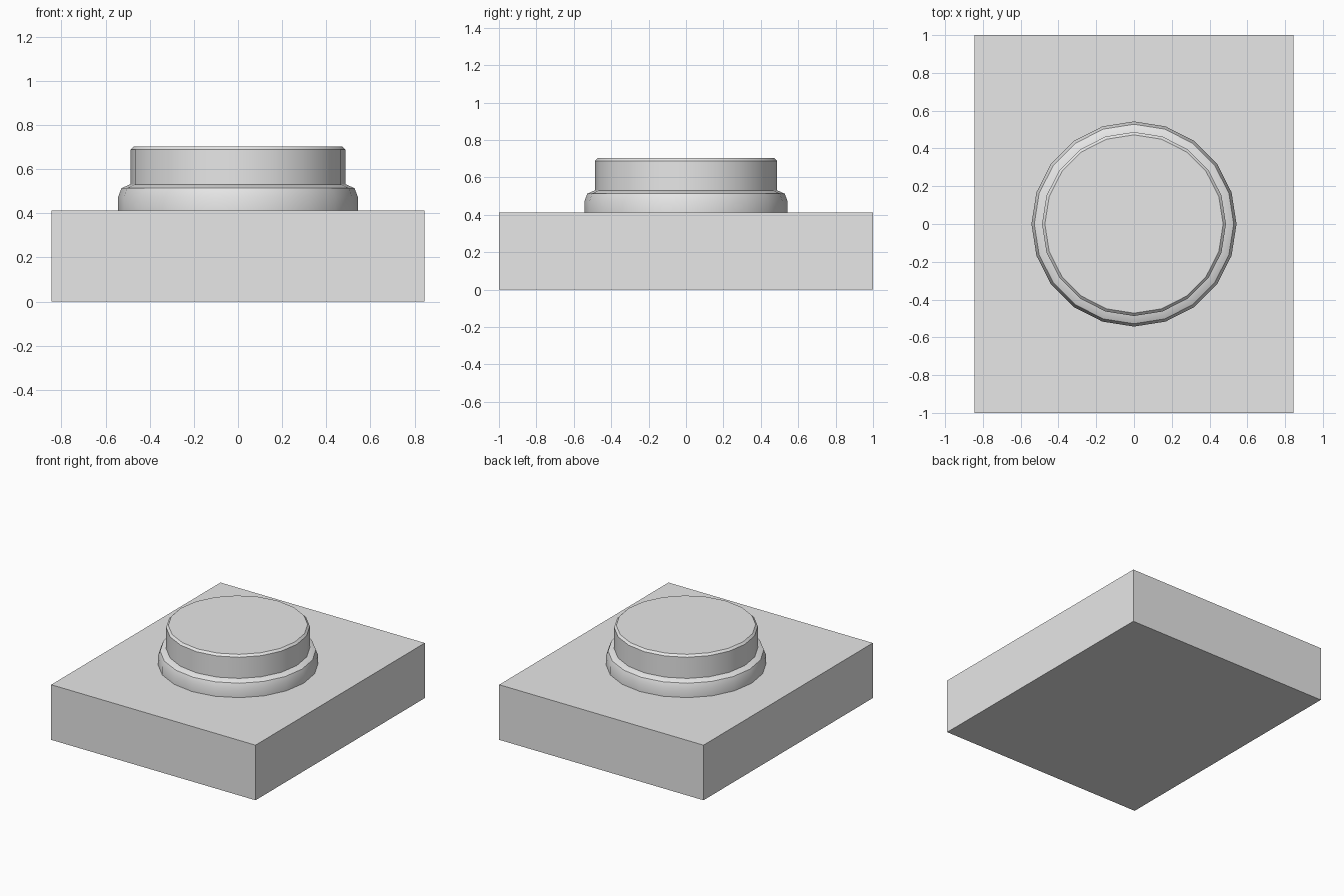
import bpy, bmesh, math

cube = bpy.data.objects.get("Cube")
if cube:
    bpy.data.objects.remove(cube, do_unlink=True)

grey = bpy.data.materials.new("plain grey")
grey.use_nodes = True
colour = (0.8, 0.8, 0.8, 1)
grey.diffuse_color = colour
grey.node_tree.nodes["Principled BSDF"].inputs["Base Color"].default_value = colour

BASE_TOP = 0.412
SIDES = 20


def lathe(name, profile, angle):
    """Turn a (radius, height) profile about z and close both ends."""
    bm = bmesh.new()
    rings = [[bm.verts.new((r * math.sin(math.tau * i / SIDES),
                            r * math.cos(math.tau * i / SIDES), z))
              for i in range(SIDES)] for r, z in profile]
    for low, high in zip(rings, rings[1:]):
        for i in range(SIDES):
            j = (i + 1) % SIDES
            bm.faces.new((low[i], low[j], high[j], high[i]))
    bm.faces.new(rings[0])
    bm.faces.new(rings[-1])
    bmesh.ops.recalc_face_normals(bm, faces=bm.faces)
    mesh = bpy.data.meshes.new(name)
    bm.to_mesh(mesh)
    bm.free()
    mesh.materials.append(grey)
    obj = bpy.data.objects.new(name, mesh)
    bpy.context.collection.objects.link(obj)
    bpy.ops.object.select_all(action='DESELECT')
    obj.select_set(True)
    bpy.context.view_layer.objects.active = obj
    bpy.ops.object.shade_smooth_by_angle(angle=math.radians(angle))


# Rectangular base block
bpy.ops.mesh.primitive_cube_add(size=1, location=(0, 0, BASE_TOP / 2))
base = bpy.context.object
base.name = "base_block"
base.scale = (1.69, 2, BASE_TOP)
bpy.ops.object.transform_apply(location=False, rotation=False, scale=True)
base.data.materials.append(grey)

# Collar with a rounded shoulder
lathe("collar", [(0.543, BASE_TOP), (0.543, 0.473), (0.528, 0.513), (0.49, 0.53)], 30)

# Round button with a chamfered rim
lathe("button", [(0.487, BASE_TOP), (0.487, 0.688), (0.472, 0.703)], 30)
